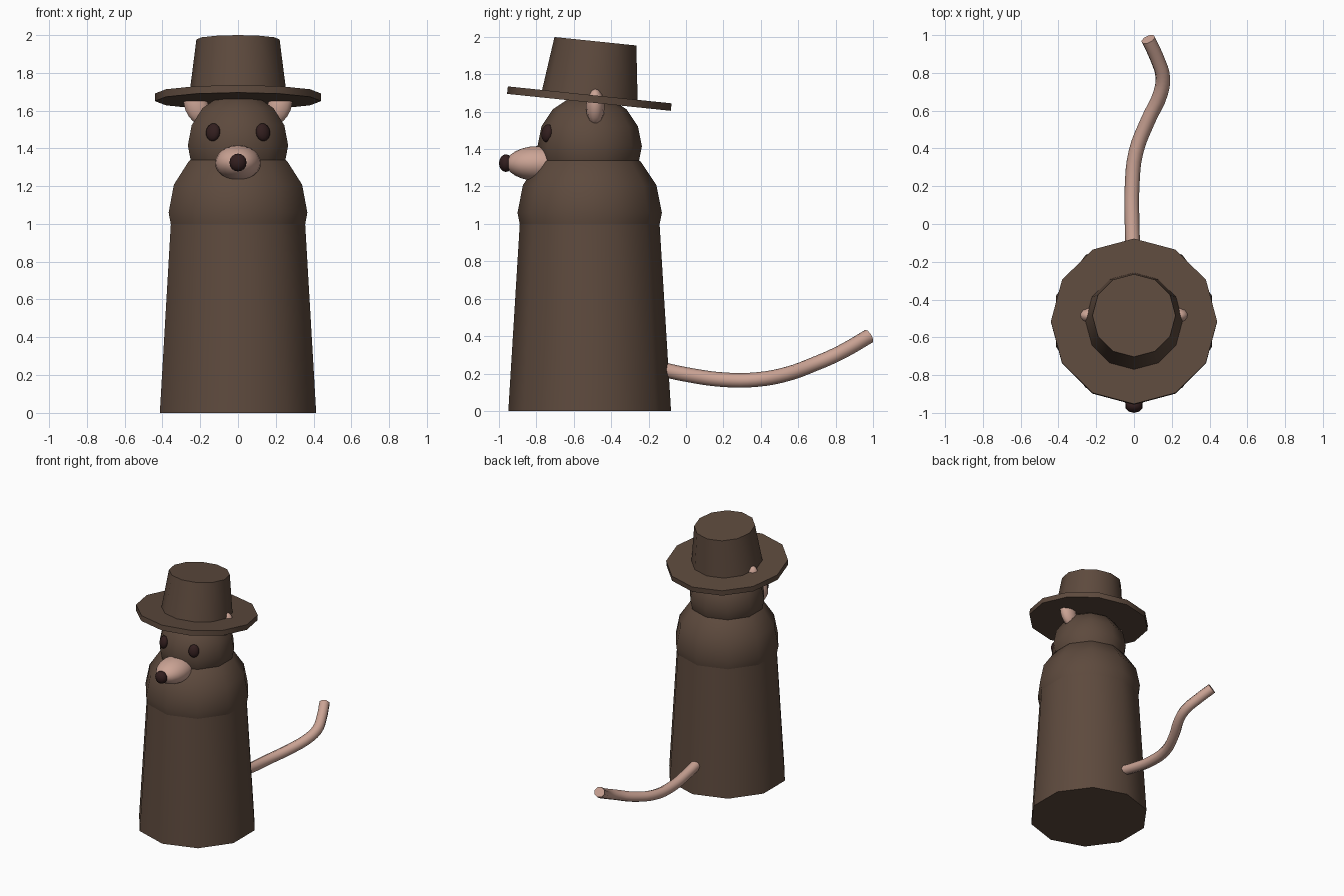
import bpy, math
from mathutils import Matrix, Vector

if "Cube" in bpy.data.objects:
    bpy.data.objects.remove(bpy.data.objects["Cube"])

CY = -0.515            # body axis
TILT = math.radians(-5.9)


def material(name, rgb):
    m = bpy.data.materials.new(name)
    m.diffuse_color = (*rgb, 1)
    m.use_nodes = True
    m.node_tree.nodes["Principled BSDF"].inputs["Base Color"].default_value = m.diffuse_color
    return m


BROWN = material("brown fur", (0.11, 0.068, 0.047))
PINK = material("pink skin", (0.60, 0.37, 0.30))
DARK = material("dark eye", (0.032, 0.013, 0.013))


def finish(name, mat, angle=42):
    ob = bpy.context.object
    ob.name = name
    ob.data.materials.append(mat)
    bpy.ops.object.shade_smooth_by_angle(angle=math.radians(angle))
    return ob


def cone(name, sides, r1, r2, base, height, mat, tilt=0.0):
    """Tapered cylinder from a base centre, with a corner on the y axis."""
    bpy.ops.mesh.primitive_cone_add(vertices=sides, radius1=r1, radius2=r2, depth=height)
    ob = finish(name, mat)
    ob.data.transform(Matrix.Translation((0, 0, height / 2)))
    ob.location = base
    ob.rotation_euler.x = tilt
    return ob


def ball(name, centre, size, mat, seg=10, rings=8, rot=(0, 0, 0)):
    bpy.ops.mesh.primitive_uv_sphere_add(segments=seg, ring_count=rings, radius=1,
                                         location=centre, rotation=rot)
    ob = finish(name, mat, 60)
    ob.scale = size
    return ob


# Body, shoulders and head
cone("body", 10, 0.435, 0.37, (0, CY, 0), 1.06, BROWN)
ball("shoulders", (0, CY, 1.06), (0.386,) * 3, BROWN)
ball("head", (0, CY, 1.415), (0.279,) * 3, BROWN)

# Hat
cone("hat_brim", 12, 0.44, 0.44, (0, CY - 0.004, 1.65), 0.04, BROWN, TILT)
cone("hat_crown", 12, 0.258, 0.22, (0, CY, 1.68), 0.298, BROWN, TILT)

# Snout and nose
ball("snout", (0, -0.79, 1.323), (0.121, 0.172, 0.093), PINK, 20, 12)
ball("nose", (0, -0.963, 1.325), (0.047, 0.037, 0.047), DARK)

# Eyes and ears
for side, label in ((1, "left"), (-1, "right")):
    ball(label + "_eye", (side * 0.132, -0.742, 1.485), (0.04, 0.028, 0.048), DARK,
         rot=(math.radians(-10), 0, side * math.radians(28)))
    ball(label + "_ear", (side * 0.22, -0.485, 1.625), (0.066, 0.05, 0.101), PINK,
         rot=(0, side * math.radians(20), 0))

# Tail
path = [(-0.005, -0.16, 0.23), (-0.01, 0.0, 0.195), (-0.01, 0.2, 0.167), (0.01, 0.38, 0.168),
        (0.075, 0.55, 0.2), (0.14, 0.69, 0.252), (0.152, 0.78, 0.29), (0.125, 0.87, 0.336),
        (0.075, 0.978, 0.4)]
curve = bpy.data.curves.new("tail", "CURVE")
curve.dimensions = "3D"
curve.bevel_depth = 0.039
curve.bevel_resolution = 2
curve.use_fill_caps = True
spline = curve.splines.new("BEZIER")
spline.bezier_points.add(len(path) - 1)
for point, co in zip(spline.bezier_points, path):
    point.co = Vector(co)
    point.handle_left_type = point.handle_right_type = "AUTO"
spline.resolution_u = 4
tail = bpy.data.objects.new("tail", curve)
bpy.context.collection.objects.link(tail)
bpy.ops.object.select_all(action="DESELECT")
tail.select_set(True)
bpy.context.view_layer.objects.active = tail
bpy.ops.object.convert(target="MESH")
finish("tail", PINK, 50)
